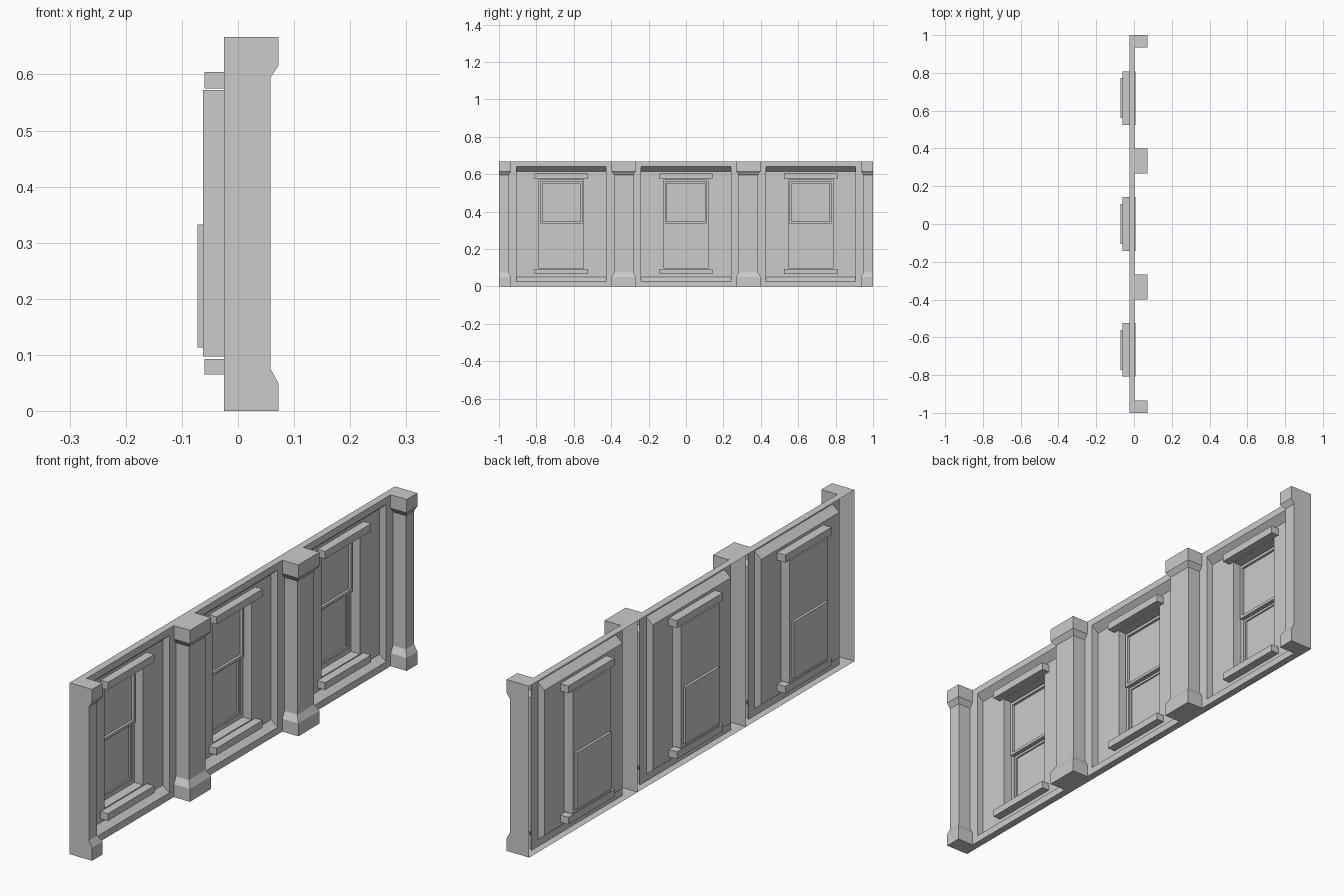
import bpy, bmesh

if "Cube" in bpy.data.objects:
    bpy.data.objects.remove(bpy.data.objects["Cube"])

H = 0.667          # wall height
HALF = 1 / 3       # half the width of one bay
BACK, FACE, FRONT = -0.025, 0.003, 0.072


def make(name, faces):
    """Mesh object from polygons; open shells are turned to face +x."""
    bm = bmesh.new()
    for f in faces:
        bm.faces.new([bm.verts.new(p) for p in f])
    bmesh.ops.remove_doubles(bm, verts=bm.verts, dist=1e-5)
    bmesh.ops.recalc_face_normals(bm, faces=bm.faces)
    if sum(f.normal.x * f.calc_area() for f in bm.faces) < -1e-6:
        bmesh.ops.reverse_faces(bm, faces=bm.faces)
    me = bpy.data.meshes.new(name)
    bm.to_mesh(me)
    bm.free()
    ob = bpy.data.objects.new(name, me)
    bpy.context.collection.objects.link(ob)
    return ob


def rect(yc, hw, z0, z1, x):
    return [(x, yc - hw, z0), (x, yc + hw, z0), (x, yc + hw, z1), (x, yc - hw, z1)]


def bridge(a, b, closed=True):
    n = len(a)
    return [[a[i], a[(i + 1) % n], b[(i + 1) % n], b[i]]
            for i in range(n if closed else n - 1)]


def chain(rings, cap=False):
    faces = []
    for a, b in zip(rings, rings[1:]):
        faces += bridge(a, b)
    return faces + ([rings[-1]] if cap else [])


def box(name, yc, hw, x0, x1, z0, z1):
    a, b = rect(yc, hw, z0, z1, x0), rect(yc, hw, z0, z1, x1)
    return make(name, [a] + chain([a, b], True))


def half_pilaster(name, yc, s):
    """Half pier with flared base and cap, open at the rear."""
    def sec(z, i):
        return [(BACK, yc + s * HALF, z), (FRONT - i, yc + s * HALF, z),
                (FRONT - i, yc + s * (0.268 + i), z), (FACE, yc + s * (0.268 + i), z)]
    secs = [sec(0, 0), sec(0.05, 0), sec(0.075, 0.014),
            sec(0.595, 0.014), sec(0.615, 0), sec(H, 0)]
    faces = []
    for a, b in zip(secs, secs[1:]):
        faces += bridge(a, b, closed=False)
    for end in (secs[0], secs[-1]):
        faces.append(end + [(BACK, yc + s * 0.268, end[0][2])])
    make(name, faces)


def sash_rails(name, yc, hw, z0, z1, w, x0, x1):
    """Moulded rectangular ring standing on a plate."""
    make(name, chain([rect(yc, hw, z0, z1, x0), rect(yc, hw, z0, z1, x1),
                      rect(yc, hw - w, z0 + w, z1 - w, x1),
                      rect(yc, hw - w, z0 + w, z1 - w, x0)]))


for n, yc in enumerate((-2 / 3, 0, 2 / 3), 1):
    # wall face, sloped panel recess, window opening and lower sash pocket
    faces = chain([rect(yc, 0.282, 0, H, FACE),
                   rect(yc, 0.24, 0.027, 0.64, FACE),
                   rect(yc, 0.24, 0.05, 0.615, BACK),
                   rect(yc, 0.118, 0.097, 0.572, BACK),
                   rect(yc, 0.118, 0.097, 0.572, -0.062),
                   rect(yc, 0.105, 0.113, 0.333, -0.062),
                   rect(yc, 0.105, 0.113, 0.333, -0.072)], cap=True)
    # top and bottom edges of the wall
    for z in (0, H):
        faces.append([(BACK, yc - 0.268, z), (FACE, yc - 0.268, z),
                      (FACE, yc + 0.268, z), (BACK, yc + 0.268, z)])
    make(f"wall_panel_{n}", faces)
    # piers on both sides of the bay
    half_pilaster(f"pilaster_left_{n}", yc, -1)
    half_pilaster(f"pilaster_right_{n}", yc, 1)
    # window trim
    box(f"lintel_{n}", yc, 0.142, -0.06, 0.007, 0.575, 0.604)
    box(f"sill_{n}", yc, 0.142, -0.06, 0.007, 0.065, 0.093)
    # sash frames
    sash_rails(f"upper_sash_{n}", yc, 0.112, 0.336, 0.562, 0.011, -0.062, -0.052)
    sash_rails(f"lower_sash_{n}", yc, 0.105, 0.113, 0.333, 0.009, -0.072, -0.066)
